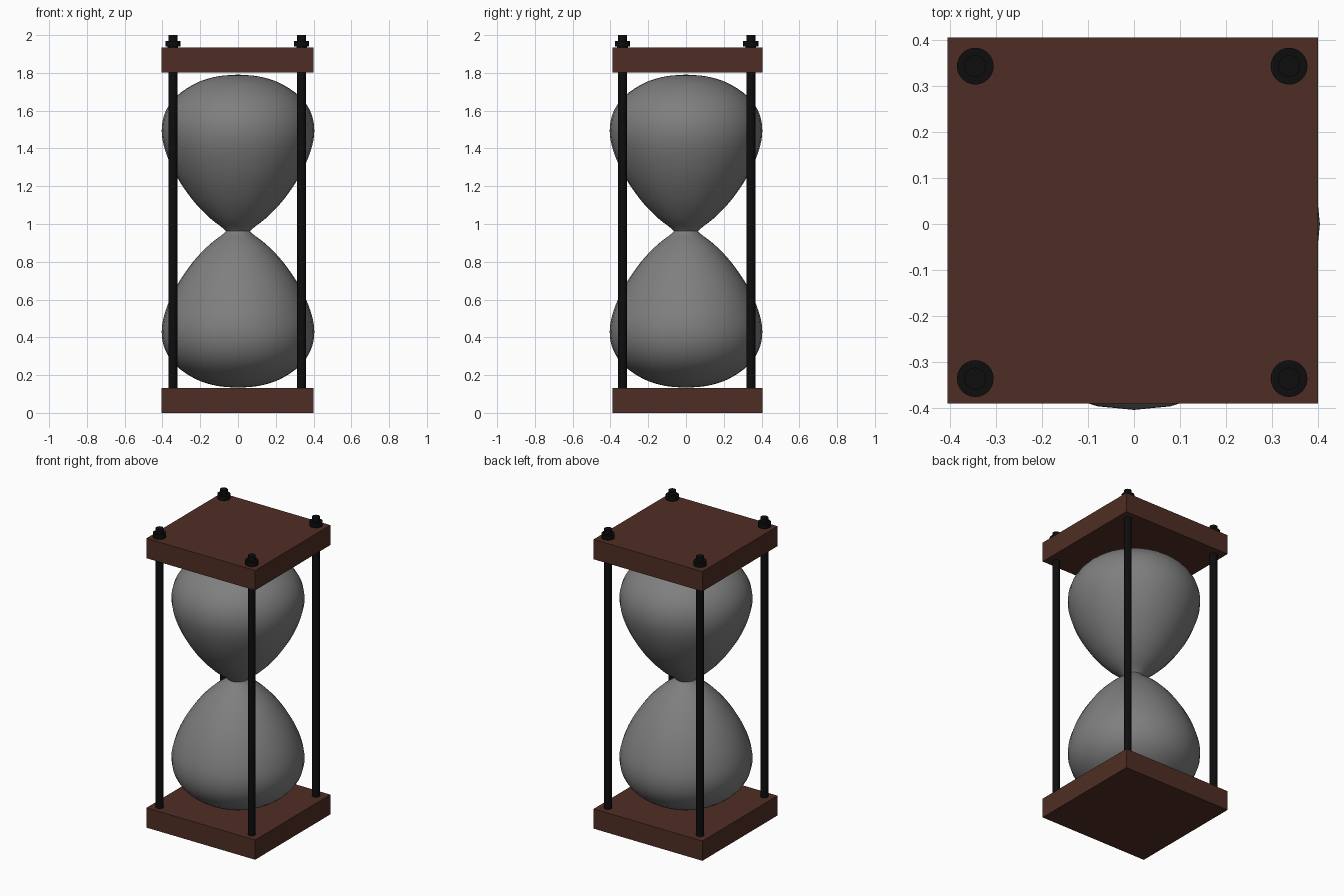
import bpy, bmesh, math
from mathutils import Vector

if "Cube" in bpy.data.objects:
    bpy.data.objects.remove(bpy.data.objects["Cube"])


def material(name, rgb):
    m = bpy.data.materials.new(name)
    m.diffuse_color = (*rgb, 1)
    m.use_nodes = True
    m.node_tree.nodes["Principled BSDF"].inputs["Base Color"].default_value = m.diffuse_color
    return m


wood = material("dark wood", (0.078, 0.027, 0.018))
black = material("black metal", (0.004, 0.004, 0.004))
grey = material("grey glass", (0.212, 0.212, 0.212))


def finish(bm, name, mat, smooth=None):
    bmesh.ops.recalc_face_normals(bm, faces=bm.faces)
    me = bpy.data.meshes.new(name)
    bm.to_mesh(me)
    bm.free()
    ob = bpy.data.objects.new(name, me)
    bpy.context.collection.objects.link(ob)
    me.materials.append(mat)
    if smooth:
        bpy.ops.object.select_all(action='DESELECT')
        ob.select_set(True)
        bpy.context.view_layer.objects.active = ob
        bpy.ops.object.shade_smooth_by_angle(angle=math.radians(smooth))
    return ob


def box(name, lo, hi, mat):
    bm = bmesh.new()
    bmesh.ops.create_cube(bm, size=1)
    lo, hi = Vector(lo), Vector(hi)
    bmesh.ops.scale(bm, vec=hi - lo, verts=bm.verts)
    bmesh.ops.translate(bm, vec=(lo + hi) / 2, verts=bm.verts)
    return finish(bm, name, mat)


def lathe(name, profile, x, y, mat, seg, smooth):
    """Revolve (radius, z) points around a vertical axis at x, y."""
    bm = bmesh.new()
    vs = [bm.verts.new((r, 0, z)) for r, z in profile]
    es = [bm.edges.new(p) for p in zip(vs, vs[1:])]
    bmesh.ops.spin(bm, geom=vs + es, cent=(0, 0, 0), axis=(0, 0, 1),
                   angle=math.tau, steps=seg)
    bmesh.ops.remove_doubles(bm, verts=bm.verts, dist=1e-5)
    bmesh.ops.translate(bm, vec=(x, y, 0), verts=bm.verts)
    return finish(bm, name, mat, smooth)


def spline(pts, n=4):
    """Catmull-Rom curve through the points."""
    p = [Vector(q) for q in pts]
    p = [2 * p[0] - p[1]] + p + [2 * p[-1] - p[-2]]
    out = []
    for a, b, c, d in zip(p, p[1:], p[2:], p[3:]):
        for i in range(n):
            t = i / n
            out.append(0.5 * (2 * b + (c - a) * t + (2 * a - 5 * b + 4 * c - d) * t * t
                              + (3 * b - a - 3 * c + d) * t ** 3))
    return [tuple(q) for q in out] + [tuple(pts[-1])]


# End plates
box("base_plate", (-0.405, -0.39, 0), (0.4, 0.405, 0.132), wood)
box("top_plate", (-0.405, -0.39, 1.802), (0.4, 0.405, 1.935), wood)

# Glass: half profile (radius, distance from the neck), mirrored downwards
half = spline([(0.064, 0), (0.085, 0.02), (0.155, 0.075), (0.24, 0.165), (0.325, 0.29),
               (0.383, 0.42), (0.404, 0.53), (0.385, 0.63), (0.325, 0.715),
               (0.22, 0.785), (0.11, 0.819), (0, 0.829)])
NECK = 0.962
profile = [(r, NECK - d) for r, d in reversed(half)] + [(r, NECK + d) for r, d in half[1:]]
lathe("glass_bulbs", profile, 0, 0, grey, 32, 60)

# Four threaded rods with nuts and collars
for x in (-0.345, 0.337):
    for y in (-0.336, 0.343):
        lathe("rod", [(0, 0.12), (0.024, 0.12), (0.024, 2.0), (0, 2.0)], x, y, black, 24, 30)
        lathe("nut", [(0, 1.93), (0.028, 1.93), (0.028, 1.941), (0.04, 1.941),
                      (0.04, 1.97), (0, 1.97)], x, y, black, 24, 30)
